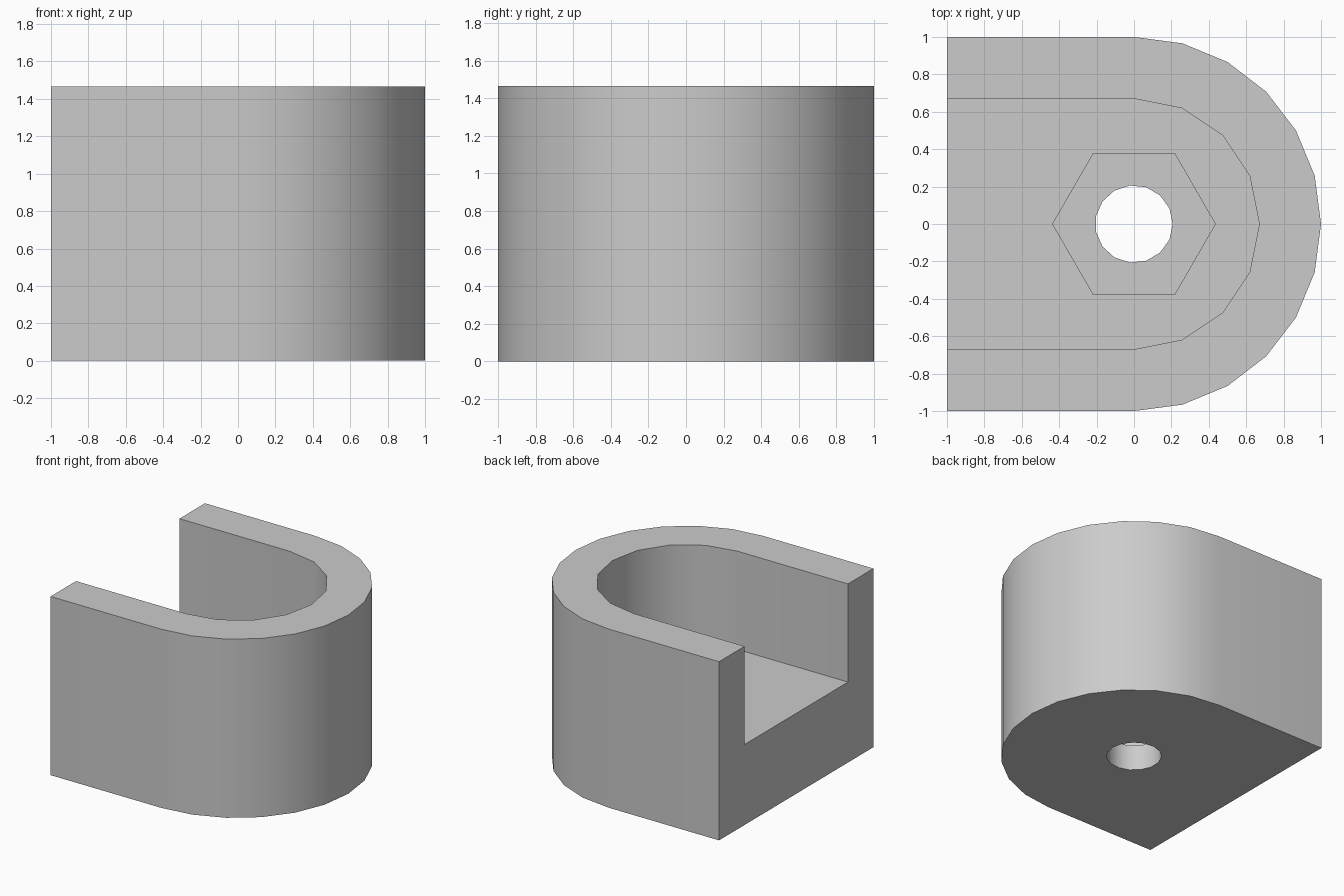
import bpy, bmesh
from math import cos, sin, pi

cube = bpy.data.objects.get("Cube")
if cube:
    bpy.data.objects.remove(cube)

HEIGHT, FLOOR, RECESS = 1.465, 0.66, 0.21

grey = bpy.data.materials.new("light grey")
grey.use_nodes = True
grey.diffuse_color = (0.6, 0.6, 0.6, 1)
grey.node_tree.nodes["Principled BSDF"].inputs["Base Color"].default_value = (0.6, 0.6, 0.6, 1)


def ring(radius, sides):
    return [(radius * cos(2 * pi * i / sides), radius * sin(2 * pi * i / sides))
            for i in range(sides)]


def u_shape(radius, segments, back):
    """Half circle towards +x, continued straight to x = back."""
    arc = [(radius * cos(pi * i / segments - pi / 2), radius * sin(pi * i / segments - pi / 2))
           for i in range(segments + 1)]
    return arc + [(back, radius), (back, -radius)]


def prism(name, outline, bottom, top):
    bm = bmesh.new()
    face = bm.faces.new([bm.verts.new((x, y, bottom)) for x, y in outline])
    result = bmesh.ops.extrude_face_region(bm, geom=[face])
    moved = [v for v in result["geom"] if isinstance(v, bmesh.types.BMVert)]
    bmesh.ops.translate(bm, vec=(0, 0, top - bottom), verts=moved)
    bmesh.ops.recalc_face_normals(bm, faces=bm.faces)
    mesh = bpy.data.meshes.new(name)
    bm.to_mesh(mesh)
    bm.free()
    mesh.materials.append(grey)
    obj = bpy.data.objects.new(name, mesh)
    bpy.context.collection.objects.link(obj)
    return obj


# Solid block with a rounded end
holder = prism("nut_holder_body", u_shape(1, 12, -1), 0, HEIGHT)

# Open slot, hexagonal nut recess and round bolt hole
cutters = [
    prism("slot_cutter", u_shape(0.67, 8, -1.2), FLOOR, HEIGHT + 0.2),
    prism("nut_recess_cutter", ring(0.435, 6), RECESS, FLOOR + 0.2),
    prism("bolt_hole_cutter", ring(0.207, 15), -0.2, RECESS + 0.2),
]

bpy.ops.object.select_all(action="DESELECT")
bpy.context.view_layer.objects.active = holder
holder.select_set(True)
for cutter in cutters:
    cutter.hide_render = True
    mod = holder.modifiers.new(cutter.name, "BOOLEAN")
    mod.operation = "DIFFERENCE"
    mod.solver = "EXACT"
    mod.object = cutter
    bpy.ops.object.modifier_apply(modifier=mod.name)
    bpy.data.objects.remove(cutter)

# Smooth curved walls, crisp corners
bpy.ops.object.shade_smooth_by_angle(angle=pi / 6)
